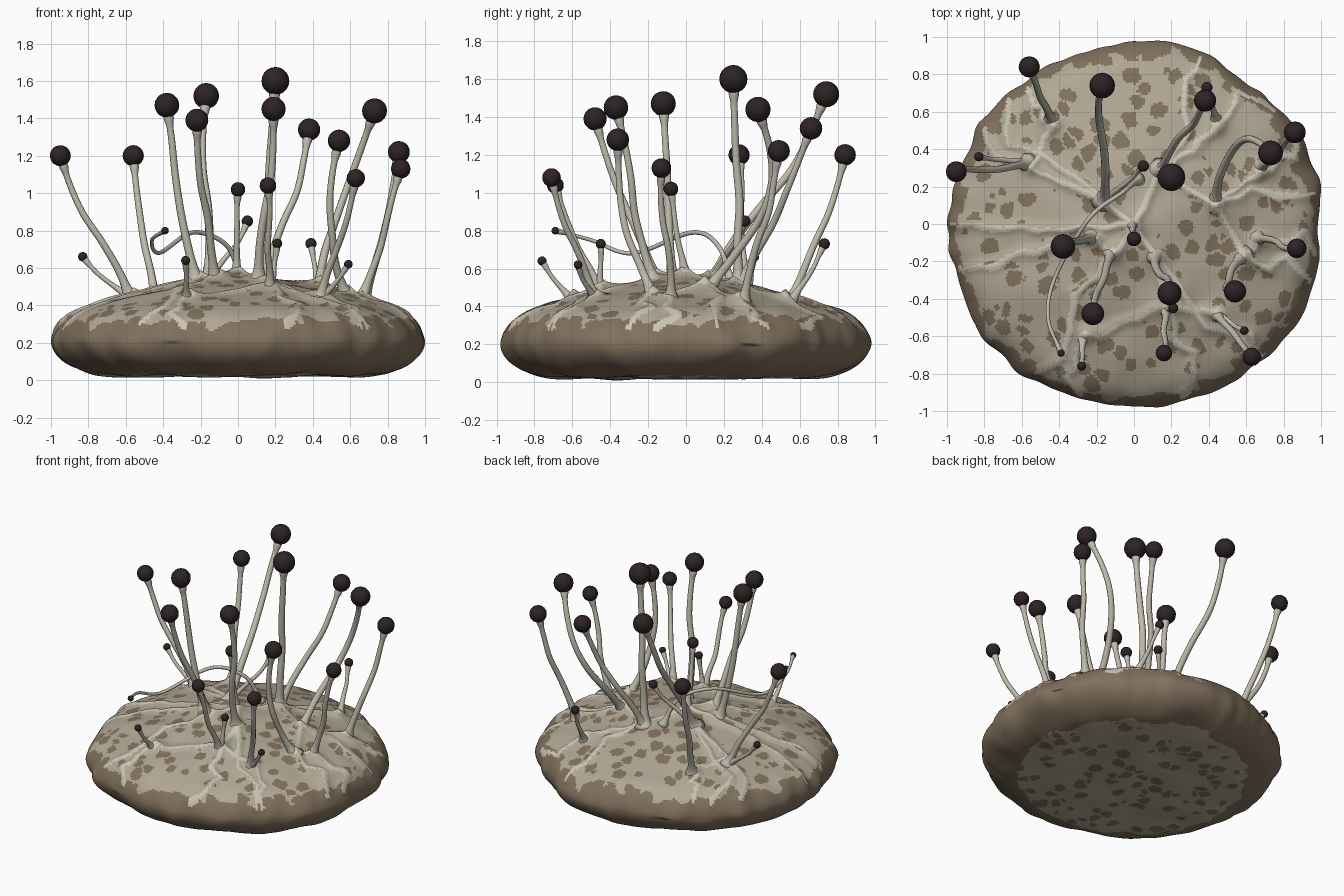
import bpy, bmesh, math
from mathutils import Vector, noise

if "Cube" in bpy.data.objects:
    bpy.data.objects.remove(bpy.data.objects["Cube"])


def material(name, rgb):
    m = bpy.data.materials.new(name)
    m.diffuse_color = (*rgb, 1)
    m.use_nodes = True
    m.node_tree.nodes["Principled BSDF"].inputs["Base Color"].default_value = m.diffuse_color
    return m


BEIGE = material("beige_flesh", (0.44, 0.39, 0.30))
BROWN = material("brown_spots", (0.22, 0.165, 0.11))
CREAM = material("cream_veins", (0.59, 0.56, 0.46))
STALK = material("pale_stalk", (0.52, 0.495, 0.41))
DARK = material("dark_head", (0.026, 0.017, 0.019))


def spline(pts, n):
    """Catmull-Rom curve through pts, n steps per span."""
    p = [Vector(q) for q in pts]
    p = [2 * p[0] - p[1]] + p + [2 * p[-1] - p[-2]]
    out = []
    for i in range(1, len(p) - 2):
        a, b, c, d = p[i - 1:i + 3]
        for k in range(n):
            t = k / n
            out.append(0.5 * (2 * b + (c - a) * t + (2 * a - 5 * b + 4 * c - d) * t * t
                              + (3 * b - a - 3 * c + d) * t ** 3))
    return out + [p[-2]]


def resample(pts, step):
    """Points at even spacing along a polyline."""
    total = sum((b - a).length for a, b in zip(pts, pts[1:]))
    n = int(total / step)
    out, run, i = [], 0.0, 0
    for k in range(n + 1):
        target = total * k / n
        while i < len(pts) - 2 and run + (pts[i + 1] - pts[i]).length < target:
            run += (pts[i + 1] - pts[i]).length
            i += 1
        seg = (pts[i + 1] - pts[i]).length
        out.append(pts[i].lerp(pts[i + 1], min(1, (target - run) / max(seg, 1e-9))))
    return out


def add_mesh(name, verts, faces, mats):
    me = bpy.data.meshes.new(name)
    me.from_pydata(verts, [], faces)
    for m in mats:
        me.materials.append(m)
    for p in me.polygons:
        p.use_smooth = True
    ob = bpy.data.objects.new(name, me)
    bpy.context.collection.objects.link(ob)
    return ob


# Foot of each clump -> heads that grow from it
CLUMPS = {
    (-.44, .55): [(-.56, .84, 1.2)],
    (-.57, .32): [(-.95, .28, 1.2), (-.83, .36, .66)],
    (-.16, .13): [(-.17, .74, 1.52), (.05, .31, .85)],
    (.14, .28): [(.2, .25, 1.6), (.38, .66, 1.34)],
    (.43, .11): [(.73, .38, 1.44)],
    (.67, .3): [(.86, .49, 1.22)],
    (.66, -.08): [(.87, -.13, 1.13)],
    (.58, -.17): [(.54, -.36, 1.28)],
    (-.01, 0): [(0, -.08, 1.02)],
    (.11, -.17): [(.19, -.37, 1.45)],
    (-.12, -.15): [(-.22, -.48, 1.39)],
    (-.22, -.07): [(-.38, -.12, 1.47)],
    (.17, -.45): [(.16, -.69, 1.04), (.21, -.45, .73)],
    (.44, -.48): [(.63, -.71, 1.08), (.59, -.57, .62)],
    (-.27, -.6): [(-.28, -.76, .64)],
    (.44, .55): [(.39, .73, .73)],
}
BENDS = {(.43, .11): Vector((-.05, .16, 0)), (.58, -.17): Vector((-.07, -.03, 0))}
FEET = list(CLUMPS)


def top_z(r):
    """Height of the cushion top at a radius."""
    return .56 - .1 * r - .13 * r * r


# Cushion profile: domed top, rounded rim, flat underside
PROFILE = [(r, top_z(r)) for r in (0, .2, .4, .6, .75)]
PROFILE += [(.88, .365), (.96, .3), (1, .21), (.965, .125), (.87, .06), (.72, .025), (.4, .025), (0, .025)]

# Veins: each foot sends one wavering out to the rim and one to an inner neighbour
SEGS = []
for f in FEET:
    r0, a0 = math.hypot(*f), math.atan2(f[1], f[0])
    line = [f]
    for k in range(1, 6):
        r = r0 + (.97 - r0) * k / 5
        a = a0 + noise.noise((f[0] * 9, f[1] * 9, k * .7)) * .35 * k / 5
        line.append((r * math.cos(a), r * math.sin(a)))
    SEGS += [(*a, *b) for a, b in zip(line, line[1:])]
    inner = [g for g in FEET if math.hypot(*g) < r0]
    if inner:
        SEGS.append((*f, *min(inner, key=lambda g: math.dist(f, g))))


def vein_dist(x, y):
    best = 9
    for ax, ay, bx, by in SEGS:
        dx, dy = bx - ax, by - ay
        t = max(0, min(1, ((x - ax) * dx + (y - ay) * dy) / (dx * dx + dy * dy)))
        best = min(best, (x - ax - t * dx) ** 2 + (y - ay - t * dy) ** 2)
    return math.sqrt(best)


# Lumpy cushion body
N = 360
rings = resample(spline([(r, 0, z) for r, z in PROFILE], 12), .014)[1:-1]
verts, info = [], []
for p in rings:
    upper = p.z > .2
    for j in range(N):
        a = 2 * math.pi * j / N
        c, s = math.cos(a), math.sin(a)
        lump = .03 * noise.noise((c * 2.5, s * 2.5, 5)) + .022 * noise.noise((c * 8, s * 8, p.z * 3))
        r = p.x * (1 + lump * p.x ** 4)
        x, y, z = r * c, r * s, p.z
        wob = noise.noise(Vector((x, y, z)) * 9) * .025
        vd = vein_dist(x + wob, y - wob) if z > .25 else 9
        fd = min(math.dist((x, y), f) for f in FEET) if z > .35 else 9
        z += noise.noise((x * 4, y * 4, 2 if upper else 9)) * .018
        z += .016 * math.exp(-(vd / .03) ** 2) + .05 * math.exp(-fd / .045)
        verts.append(Vector((x, y, max(z, 0))))
        info.append((vd, fd))
for i, half in ((0, 1), (1, .98)):
    hi, lo = max(v[i] for v in verts), min(v[i] for v in verts)
    for v in verts:
        v[i] = (v[i] - (hi + lo) / 2) * 2 * half / (hi - lo)
M = len(rings)
faces = [(i * N + j, (i + 1) * N + j, (i + 1) * N + (j + 1) % N, i * N + (j + 1) % N)
         for i in range(M - 1) for j in range(N)]
faces += [tuple(range(N)), tuple(reversed(range((M - 1) * N, M * N)))]
body = add_mesh("cushion_body", verts, faces, [BEIGE, BROWN, CREAM])

# Colour rule: cream veins, brown spots, brown rim with ragged borders
for p in body.data.polygons:
    if len(p.vertices) > 4:
        continue
    c = p.center
    ring = rings[p.vertices[0] // N]
    vd, fd = info[p.vertices[0]]
    rag = noise.noise(c * 7) * .6 + noise.noise(c * 16) * .35
    q = c + Vector((noise.noise(c * 14), noise.noise(c * 14 + Vector((7, 0, 0))), 0)) * .025
    d = noise.voronoi(q * 8.5)[0]
    spot = d[0] < .39 and d[1] - d[0] > .09
    if ring.z > .2:
        rim = ring.x - .94 + rag * .09 > 0 or ring.z < .26 + rag * .08
        if fd < .035 or (vd < .012 + .012 * noise.noise(c * 6) and ring.z > .27):
            p.material_index = 2
        elif rim or (spot and fd > .05 and vd > .022):
            p.material_index = 1
    elif ring.x > .78 + rag * .09 or spot:
        p.material_index = 1


def tube(name, path, radii, sides=10):
    """Round tube along a path with a radius at each point."""
    vs, fs = [], []
    side = Vector((1, 0, 0))
    for i, p in enumerate(path):
        t = (path[min(i + 1, len(path) - 1)] - path[max(i - 1, 0)]).normalized()
        side = (side - t * side.dot(t)).normalized()
        up = t.cross(side)
        for k in range(sides):
            a = 2 * math.pi * k / sides
            vs.append(p + (side * math.cos(a) + up * math.sin(a)) * radii[i])
    for i in range(len(path) - 1):
        for k in range(sides):
            m = (k + 1) % sides
            fs.append((i * sides + k, i * sides + m, (i + 1) * sides + m, (i + 1) * sides + k))
    fs += [tuple(reversed(range(sides))), tuple(range(len(vs) - sides, len(vs)))]
    add_mesh(name, vs, fs, [STALK])


def fruit(n, pts, head_r):
    """Stalk with a flared foot along pts, and a round dark head on its end."""
    sr = .008 + .19 * head_r
    path = resample(spline(pts, 10), .022)
    top = path[-1]
    rad = [sr * (1.12 - .3 * i / len(path)) + 2.4 * sr * math.exp(-i * .022 / .035)
           + .5 * sr * math.exp(-(((top - p).length - head_r) / .03) ** 2) for i, p in enumerate(path)]
    tube(f"stalk_{n:02d}", path, rad)
    bm = bmesh.new()
    bmesh.ops.create_uvsphere(bm, u_segments=16, v_segments=10, radius=head_r)
    bmesh.ops.translate(bm, verts=bm.verts, vec=top)
    me = bpy.data.meshes.new(f"head_{n:02d}")
    bm.to_mesh(me)
    bm.free()
    me.materials.append(DARK)
    for f in me.polygons:
        f.use_smooth = True
    bpy.context.collection.objects.link(bpy.data.objects.new(me.name, me))


# Upright stalks: rise steeply from the foot, lean over, straighten under the head
count = 0
for foot, heads in CLUMPS.items():
    base = Vector((*foot, top_z(math.hypot(*foot)) - .01))
    for head in heads:
        count += 1
        span = Vector(head) - base
        pts = []
        for k in range(6):
            t = k / 5
            lean = t + .07 * math.sin(math.pi * t) - .05 * math.sin(2 * math.pi * t) * (1 - t)
            bow = math.sin(math.pi * t)
            sway = Vector((noise.noise((count * 3.3, t * 2, 0)), noise.noise((count * 3.3, t * 2, 8)), 0)) * .05
            pts.append(base + Vector((span.x * lean, span.y * lean, span.z * t))
                       + (BENDS.get(foot, Vector()) + sway * span.z) * bow)
        fruit(count, pts, .012 + .057 * span.z)

# One long stalk that droops over the cushion
fruit(count + 1, [(.02, .24, .53), (-.06, .17, .72), (-.24, .03, .79), (-.42, -.28, .68),
                  (-.46, -.5, .75), (-.39, -.69, .8)], .02)
